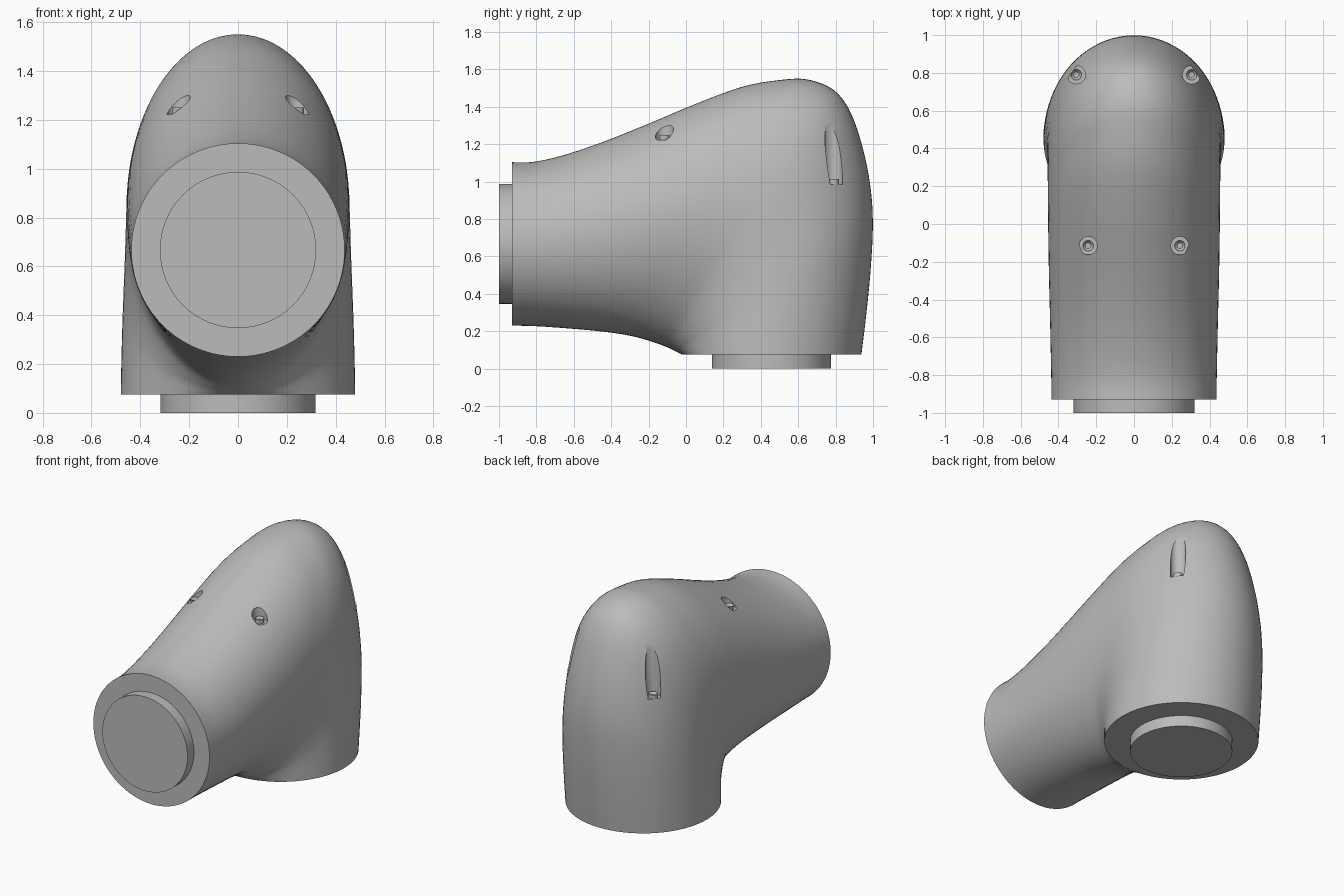
import bpy, bmesh, math
from mathutils import Vector

cube = bpy.data.objects.get("Cube")
if cube:
    bpy.data.objects.remove(cube, do_unlink=True)

grey = bpy.data.materials.new("satin grey")
grey.use_nodes = True
grey.diffuse_color = (0.5, 0.5, 0.5, 1)
grey.node_tree.nodes["Principled BSDF"].inputs["Base Color"].default_value = (0.5, 0.5, 0.5, 1)


def finish(name, bm):
    bmesh.ops.recalc_face_normals(bm, faces=bm.faces)
    mesh = bpy.data.meshes.new(name)
    bm.to_mesh(mesh)
    bm.free()
    obj = bpy.data.objects.new(name, mesh)
    bpy.context.collection.objects.link(obj)
    mesh.materials.append(grey)
    return obj


def select(obj):
    bpy.ops.object.select_all(action='DESELECT')
    obj.select_set(True)
    bpy.context.view_layer.objects.active = obj


def smooth(obj):
    select(obj)
    bpy.ops.object.shade_smooth_by_angle(angle=math.radians(35))


def cylinder(name, start, end, radius, sides=64):
    a, b = Vector(start), Vector(end)
    bm = bmesh.new()
    bmesh.ops.create_cone(bm, cap_ends=True, segments=sides, radius1=radius,
                          radius2=radius, depth=(b - a).length)
    turn = (b - a).to_track_quat('Z', 'Y').to_matrix()
    bmesh.ops.rotate(bm, verts=bm.verts, cent=(0, 0, 0), matrix=turn)
    bmesh.ops.translate(bm, verts=bm.verts, vec=(a + b) / 2)
    return finish(name, bm)


def spline(a, b, c, d, t):
    return 0.5 * (2 * b + (c - a) * t + (2 * a - 5 * b + 4 * c - d) * t * t
                  + (3 * b - a - 3 * c + d) * t ** 3)


# Elbow sections: inner (y, z), outer (y, z), half width
sections = [Vector(s) for s in (
    (-.93, .23, -.93, 1.104, .437),
    (-.82, .228, -.82, 1.105, .438),
    (-.68, .219, -.66, 1.14, .441),
    (-.52, .206, -.45, 1.21, .445),
    (-.38, .19, -.2, 1.31, .45),
    (-.28, .172, .05, 1.415, .453),
    (-.21, .153, .3, 1.507, .455),
    (-.16, .137, .5, 1.543, .456),
    (-.13, .126, .65, 1.546, .457),
    (-.11, .118, .79, 1.49, .458),
    (-.095, .112, .88, 1.37, .46),
    (-.08, .105, .945, 1.18, .463),
    (-.066, .098, .985, .98, .467),
    (-.052, .091, .999, .78, .471),
    (-.04, .085, .988, .54, .475),
    (-.03, .08, .965, .3, .478),
    (-.02, .075, .938, .075, .48))]
SIDES, STEPS = 80, 4
rows = []
last = len(sections) - 1
for i in range(last):
    a, b = sections[max(i - 1, 0)], sections[i]
    c, d = sections[i + 1], sections[min(i + 2, last)]
    rows += [spline(a, b, c, d, k / STEPS) for k in range(STEPS)]
rows.append(sections[-1])

bm = bmesh.new()
rings = []
for y0, z0, y1, z1, w in rows:
    ring = []
    for k in range(SIDES):
        t = 2 * math.pi * k / SIDES
        f = (1 + math.cos(t)) / 2
        ring.append(bm.verts.new((w * math.sin(t), y0 + (y1 - y0) * f, z0 + (z1 - z0) * f)))
    rings.append(ring)
for r, s in zip(rings, rings[1:]):
    for k in range(SIDES):
        n = (k + 1) % SIDES
        bm.faces.new((r[k], r[n], s[n], s[k]))
bm.faces.new(rings[0])
bm.faces.new(rings[-1])
body = finish("elbow_housing", bm)

# Screw pockets cut straight down into the housing
pockets = {"front": (.243, -.115, 1.222), "back": (.305, .79, .985)}
for place, (x, y, z) in pockets.items():
    for side, sx in (("left", x), ("right", -x)):
        cutter = cylinder("pocket_cutter", (sx, y, z), (sx, y, 1.8), .048, 32)
        cutter.hide_render = True
        select(body)
        mod = body.modifiers.new("pocket", 'BOOLEAN')
        mod.operation = 'DIFFERENCE'
        mod.solver = 'EXACT'
        mod.object = cutter
        bpy.ops.object.modifier_apply(modifier=mod.name)
        bpy.data.objects.remove(cutter, do_unlink=True)

        # Socket head screw: outer wall with a recessed centre
        bm = bmesh.new()
        bmesh.ops.create_cone(bm, cap_ends=True, segments=24, radius1=.028, radius2=.028, depth=.03)
        top = max(bm.faces, key=lambda f: f.calc_center_median().z)
        bmesh.ops.inset_region(bm, faces=[top], thickness=.013)
        bmesh.ops.translate(bm, verts=top.verts, vec=(0, 0, -.015))
        bmesh.ops.translate(bm, verts=bm.verts, vec=(sx, y, z + .013))
        smooth(finish(f"{place}_{side}_screw", bm))
smooth(body)

# Joint flanges
smooth(cylinder("front_flange", (0, -1, .667), (0, -.92, .667), .32))
smooth(cylinder("bottom_flange", (0, .457, 0), (0, .457, .085), .318))
